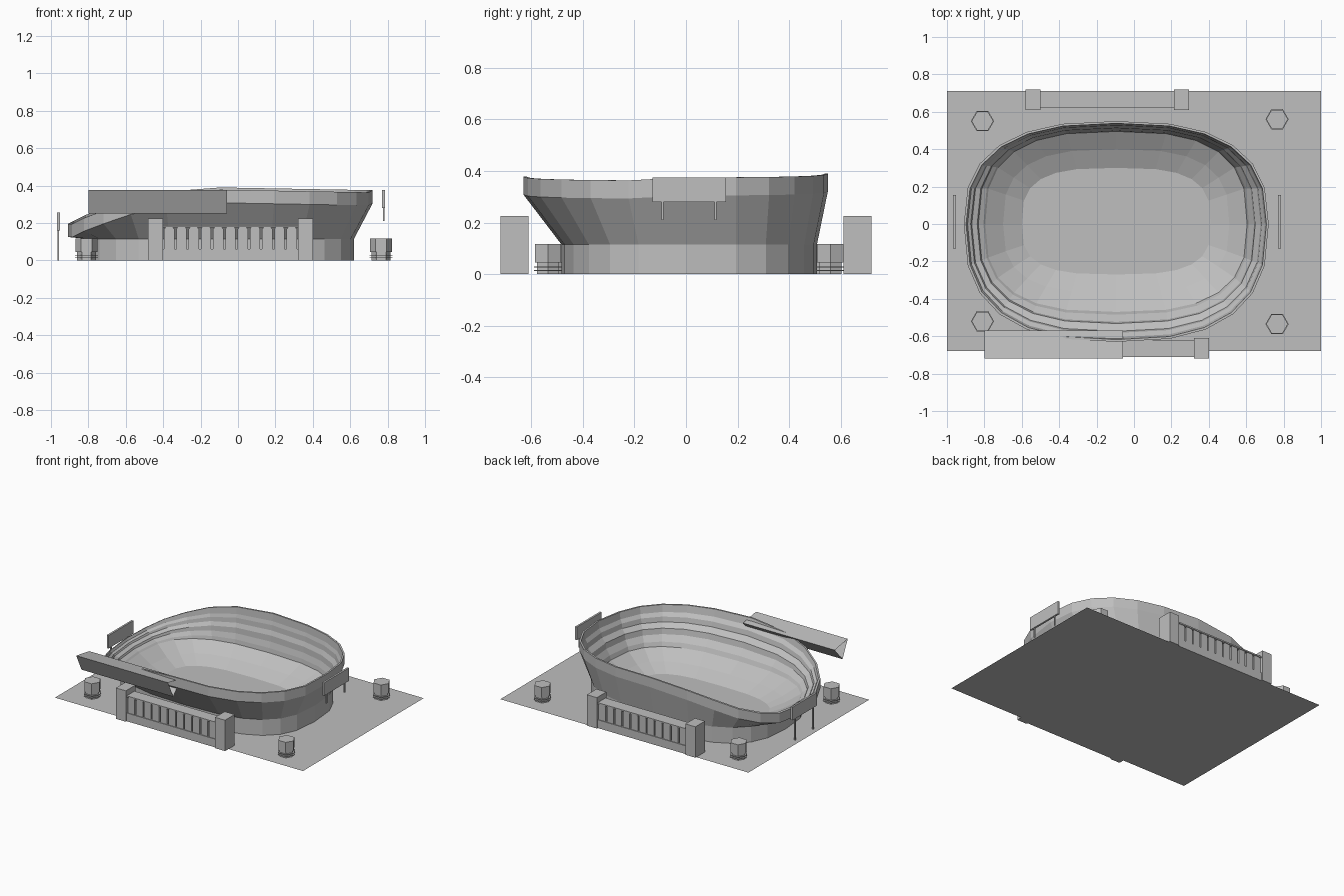
import bpy, bmesh, math
from mathutils import Vector

cube = bpy.data.objects.get("Cube")
if cube:
    bpy.data.objects.remove(cube, do_unlink=True)

grey = bpy.data.materials.new("concrete_grey")
grey.use_nodes = True
grey.diffuse_color = (0.52, 0.52, 0.52, 1)
grey.node_tree.nodes["Principled BSDF"].inputs["Base Color"].default_value = (0.52, 0.52, 0.52, 1)


def make(name, bm, recalc=True):
    if recalc:
        bmesh.ops.recalc_face_normals(bm, faces=bm.faces)
    mesh = bpy.data.meshes.new(name)
    bm.to_mesh(mesh)
    bm.free()
    mesh.materials.append(grey)
    ob = bpy.data.objects.new(name, mesh)
    bpy.context.collection.objects.link(ob)
    return ob


def add_box(bm, x0, x1, y0, y1, z0, z1):
    verts = bmesh.ops.create_cube(bm, size=1)["verts"]
    for v in verts:
        v.co = Vector((x0 if v.co.x < 0 else x1, y0 if v.co.y < 0 else y1, z0 if v.co.z < 0 else z1))


def box(name, *dims):
    bm = bmesh.new()
    add_box(bm, *dims)
    return make(name, bm)


# Ground sheet
bm = bmesh.new()
bm.faces.new([bm.verts.new((x, y, 0)) for x, y in ((-1, -0.68), (1, -0.68), (1, 0.71), (-1, 0.71))])
make("ground", bm, False)

# Bowl: stacked rounded outlines, with a rim that dips at the low end
SIDES, CX = 24, -0.095
RIM = [(-0.91, 0.195), (-0.8, 0.25), (-0.48, 0.36), (-0.1, 0.39), (0.73, 0.375)]


def rim_height(p):
    x = max(min(p.x, 0.72), -0.91)
    for (xa, za), (xb, zb) in zip(RIM, RIM[1:]):
        if x <= xb:
            z = za + (zb - za) * (x - xa) / (xb - xa)
            break
    return z - (0.012 if p.y < -0.2 else 0)


def outline(a, back, front, n, z=0):
    pts = []
    for i in range(SIDES):
        t = math.tau * i / SIDES
        c, s = math.cos(t), math.sin(t)
        b = back if s > 0 else front
        pts.append(Vector((CX + a * math.copysign(abs(c) ** (2 / n), c),
                           b * math.copysign(abs(s) ** (2 / n), s), z)))
    return pts


def at_rim(pts, drop):
    return [Vector((p.x, p.y, rim_height(p) - drop)) for p in pts]


rim_plan = outline(0.815, 0.55, 0.63, 2.6)
lip = at_rim(outline(0.803, 0.538, 0.618, 2.6), 0)
seat_edge = outline(0.70, 0.495, 0.47, 2.8, 0.12)
rings = [outline(0.715, 0.508, 0.483, 2.8, 0), outline(0.715, 0.508, 0.483, 2.8, 0.115),
         at_rim(rim_plan, 0.07), at_rim(rim_plan, 0), lip]
# Stepped seating tiers between lip and seat edge: (outward share, height share)
for out, up in ((0.92, 0.8), (0.76, 0.7), (0.7, 0.56), (0.42, 0.44), (0.36, 0.28), (0.1, 0.12)):
    rings.append([Vector((*s.lerp(l, out).xy, s.z + (l.z - s.z) * up)) for s, l in zip(seat_edge, lip)])
rings += [seat_edge, outline(0.605, 0.40, 0.37, 2.9, 0.06), outline(0.505, 0.30, 0.27, 3.1, 0.015)]

bm = bmesh.new()
loops = [[bm.verts.new(p) for p in ring] for ring in rings]
for lo, hi in zip(loops, loops[1:]):
    for i in range(SIDES):
        j = (i + 1) % SIDES
        bm.faces.new((lo[i], lo[j], hi[j], hi[i]))
bm.faces.new(loops[-1])
make("stadium_bowl", bm)


# Entrance gates: two towers, a base, a roof slab and a row of arched piers
def gate(name, x0, x1, side):
    def ys(a, b):
        return sorted((side * a, side * b))
    for end, x in (("right", x0), ("left", x1 - 0.08)):
        box(f"{name}_tower_{end}", x, x + 0.08, *ys(0.61, 0.72), 0, 0.225)
    a, b = x0 + 0.08, x1 - 0.08
    box(f"{name}_base", a, b, *ys(0.62, 0.71), 0, 0.06)
    box(f"{name}_roof", a, b, *ys(0.62, 0.71), 0.175, 0.185)
    bm = bmesh.new()
    pitch, chamfer = (b - a) / 11, 0.008
    for i in range(11):
        l, r = a + pitch * i + 0.005, a + pitch * (i + 1) - 0.005
        shape = [(l, 0.06), (r, 0.06), (r, 0.168), (r - chamfer, 0.175), (l + chamfer, 0.175), (l, 0.168)]
        face = bm.faces.new([bm.verts.new((x, side * 0.705, z)) for x, z in shape])
        moved = bmesh.ops.extrude_face_region(bm, geom=[face])["geom"]
        bmesh.ops.translate(bm, verts=[v for v in moved if isinstance(v, bmesh.types.BMVert)],
                            vec=(0, -side * 0.03, 0))
    make(f"{name}_piers", bm)


gate("front_gate", -0.48, 0.40, -1)
gate("back_gate", -0.58, 0.295, 1)

# Hexagonal kiosks with thin ledges near the ground
for i, (x, y) in enumerate(((-0.81, 0.55), (0.765, 0.56), (-0.81, -0.52), (0.765, -0.535))):
    bm = bmesh.new()
    for r, z0, z1 in ((0.05, 0, 0.045), (0.058, 0.045, 0.117), (0.062, 0.012, 0.016), (0.062, 0.026, 0.03)):
        verts = bmesh.ops.create_cone(bm, cap_ends=True, segments=6, radius1=r, radius2=r, depth=z1 - z0)["verts"]
        turn = math.pi / 6 if abs(max(v.co.x for v in verts) - r) > 0.001 else 0
        for v in verts:
            c, s = math.cos(turn), math.sin(turn)
            v.co = Vector((x + c * v.co.x - s * v.co.y, y + s * v.co.x + c * v.co.y, v.co.z + (z0 + z1) / 2))
    make(f"kiosk_{i + 1}", bm)

# Signboards on twin posts behind each end
for name, x, foot, low in (("left_signboard", 0.778, 0.21, 0.28), ("right_signboard", -0.96, 0, 0.16)):
    bm = bmesh.new()
    add_box(bm, x - 0.007, x + 0.007, -0.13, 0.155, low, low + 0.095)
    for y in (-0.092, 0.115):
        add_box(bm, x - 0.004, x + 0.004, y - 0.004, y + 0.004, foot, low)
    make(name, bm)

# Long open-ended press box over the front rim
bm = bmesh.new()
ends = [[bm.verts.new((x, y, z)) for y, z in ((-0.72, 0.375), (-0.66, 0.25), (-0.57, 0.35))] for x in (-0.8, -0.06)]
for i in range(3):
    j = (i + 1) % 3
    bm.faces.new((ends[0][i], ends[1][i], ends[1][j], ends[0][j]))
make("press_box", bm)
